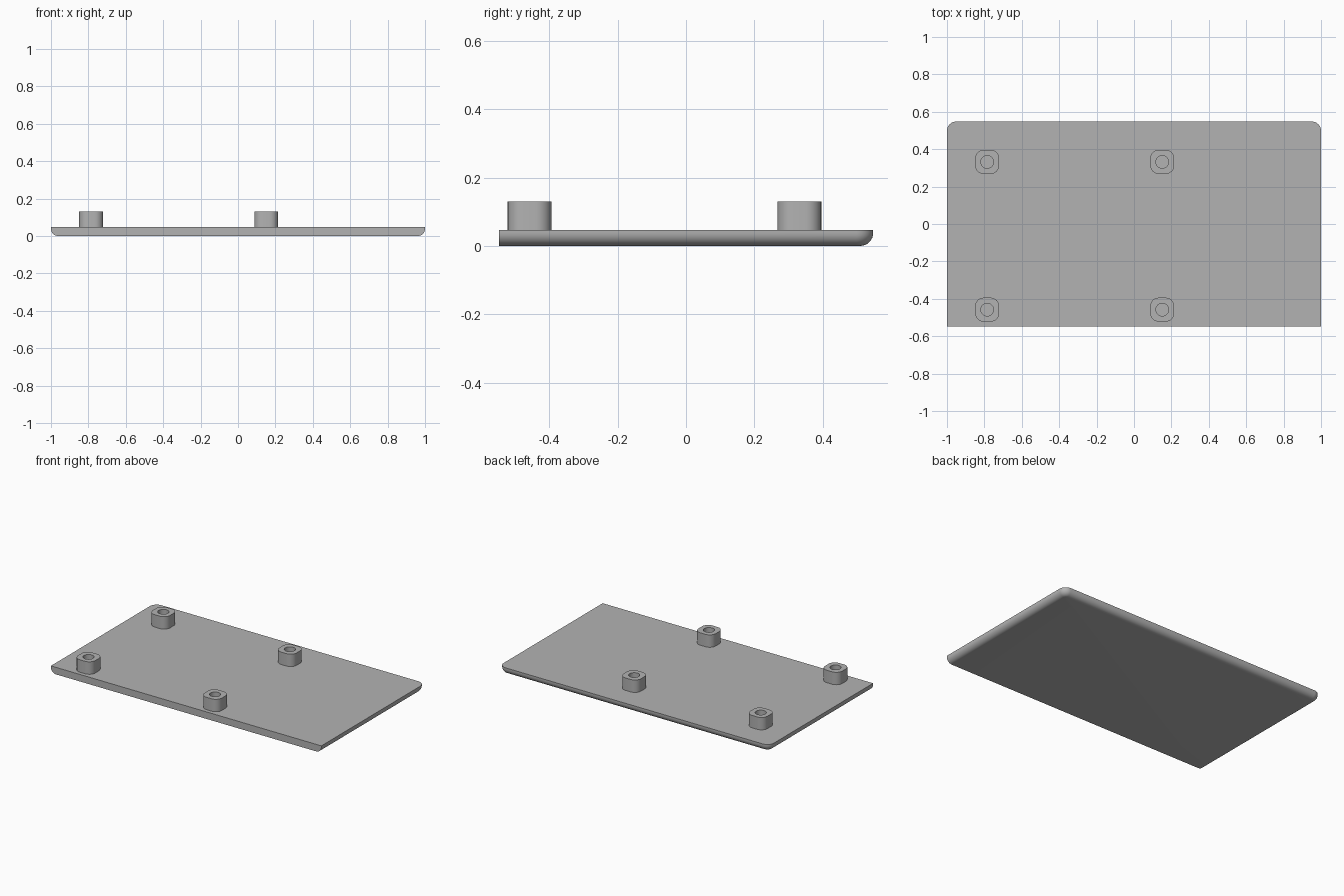
import bpy, bmesh, math

if "Cube" in bpy.data.objects:
    bpy.data.objects.remove(bpy.data.objects["Cube"])

grey = bpy.data.materials.new("light_grey")
grey.diffuse_color = (0.45, 0.45, 0.45, 1)
grey.use_nodes = True
grey.node_tree.nodes["Principled BSDF"].inputs["Base Color"].default_value = grey.diffuse_color

PLATE_TOP, POST_TOP = 0.047, 0.13
HX, HY = 1.0, 0.548


def arc(cx, cy, r, start, steps):
    """Quarter circle, counter-clockwise from the start angle in degrees."""
    return [(cx + r * math.cos(math.radians(start + 90 * i / steps)),
             cy + r * math.sin(math.radians(start + 90 * i / steps)))
            for i in range(steps + 1)]


def loft(name, rings, cap_first=True, cap_last=True):
    """Join rings of (x, y, z) points into one surface."""
    bm = bmesh.new()
    loops = [[bm.verts.new(p) for p in ring] for ring in rings]
    n = len(loops[0])
    for a, b in zip(loops, loops[1:]):
        for i in range(n):
            j = (i + 1) % n
            bm.faces.new((a[i], a[j], b[j], b[i]))
    if cap_first:
        bm.faces.new(loops[0][::-1])
    if cap_last:
        bm.faces.new(loops[-1])
    bmesh.ops.recalc_face_normals(bm, faces=bm.faces)
    mesh = bpy.data.meshes.new(name)
    bm.to_mesh(mesh)
    bm.free()
    mesh.materials.append(grey)
    obj = bpy.data.objects.new(name, mesh)
    bpy.context.collection.objects.link(obj)
    bpy.ops.object.select_all(action='DESELECT')
    obj.select_set(True)
    bpy.context.view_layer.objects.active = obj
    bpy.ops.object.shade_smooth_by_angle(angle=math.radians(30))
    return obj


# Plate: square front, rounded back corners, rounded lower edge on three sides
def plate_outline(inset, z, corner=0.05):
    cx, cy, r = HX - corner, HY - corner, corner - inset
    pts = [(-HX + inset, -HY), (HX - inset, -HY)]
    pts += arc(cx, cy, r, 0, 10) + arc(-cx, cy, r, 90, 10)
    return [(x, y, z) for x, y in pts]


fillet = 0.038
rings = []
for i in range(9):
    a = math.radians(90 * i / 8)
    rings.append(plate_outline(fillet * (1 - math.sin(a)), fillet * (1 - math.cos(a))))
rings.append(plate_outline(0, PLATE_TOP))
loft("base_plate", rings)


# Posts: rounded squares with a round blind hole
def rounded_square(cx, cy, half, r, z, steps=8):
    c = half - r
    pts = []
    for k, (sx, sy) in enumerate([(1, 1), (-1, 1), (-1, -1), (1, -1)]):
        pts += arc(cx + sx * c, cy + sy * c, r, 90 * k, steps)
    return [(x, y, z) for x, y in pts]


def circle(cx, cy, r, z, n=36):
    # point spacing follows the rounded square's corners
    return [(cx + r * math.cos(math.radians(-5 + 360 * (i + 1) / n)),
             cy + r * math.sin(math.radians(-5 + 360 * (i + 1) / n)), z) for i in range(n)]


for side, x in (("left", -0.785), ("right", 0.151)):
    for end, y in (("front", -0.458), ("back", 0.332)):
        loft(f"{side}_{end}_post", [
            rounded_square(x, y, 0.064, 0.045, PLATE_TOP),
            rounded_square(x, y, 0.064, 0.045, POST_TOP),
            circle(x, y, 0.034, POST_TOP),
            circle(x, y, 0.034, PLATE_TOP + 0.001),
        ], cap_first=False)
